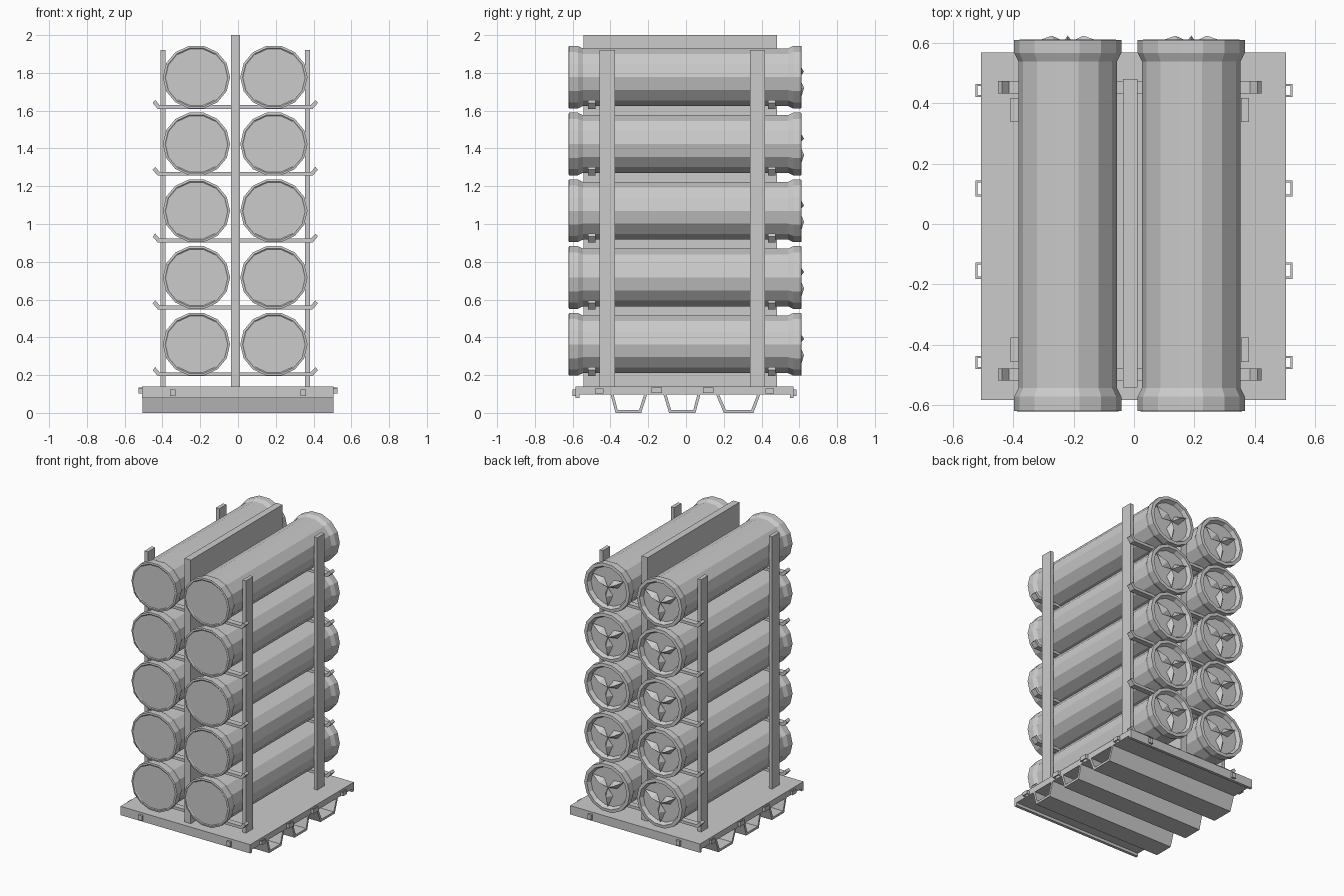
import bpy, bmesh, math
from mathutils import Vector

if "Cube" in bpy.data.objects:
    bpy.data.objects.remove(bpy.data.objects["Cube"])

def finish(bm, name):
    bmesh.ops.recalc_face_normals(bm, faces=bm.faces)
    me = bpy.data.meshes.new(name)
    bm.to_mesh(me)
    bm.free()
    return add(me, name)

def add(me, name, loc=(0, 0, 0)):
    ob = bpy.data.objects.new(name, me)
    ob.location = loc
    bpy.context.collection.objects.link(ob)
    return ob

def boxes(name, items):
    """One object from (x0, x1, y0, y1, z0, z1) boxes."""
    bm = bmesh.new()
    for x0, x1, y0, y1, z0, z1 in items:
        vs = bmesh.ops.create_cube(bm, size=1)["verts"]
        for v in vs:
            v.co = Vector(((x0 + x1) / 2 + v.co.x * (x1 - x0),
                           (y0 + y1) / 2 + v.co.y * (y1 - y0),
                           (z0 + z1) / 2 + v.co.z * (z1 - z0)))
    return finish(bm, name)

def prism(name, outline, axis, a, b):
    """Extrude a 2D outline (u, z) along x or y from a to b."""
    bm = bmesh.new()
    place = (lambda u, z, t: (t, u, z)) if axis == "x" else (lambda u, z, t: (u, t, z))
    f = bm.faces.new([bm.verts.new(place(u, z, a)) for u, z in outline])
    ext = bmesh.ops.extrude_face_region(bm, geom=[f])["geom"]
    d = Vector(place(0, 0, b - a))
    bmesh.ops.translate(bm, vec=d, verts=[g for g in ext if isinstance(g, bmesh.types.BMVert)])
    return finish(bm, name)

# Pallet deck with lips along front and back
boxes("pallet_deck", [(-.508, .505, -.585, .57, .098, .14),
                      (-.508, .505, -.585, -.565, .078, .099),
                      (-.508, .505, .55, .57, .078, .099)])

# Hollow trapezoid runners under the deck
for y0, y1, y2, y3 in [(-.40, -.373, -.237, -.205), (-.12, -.09, .05, .077), (.158, .2, .357, .394)]:
    t = .016
    prism("pallet_runner", [(y0, .1), (y1, 0), (y2, 0), (y3, .1),
                            (y3 - t, .1), (y2 - t * .7, t), (y1 + t * .7, t), (y0 + t, .1)],
          "x", -.505, .505)

# Loop brackets around the deck edges
def side_loop(s, y, w, z0, z1):
    x = .505
    xs = lambda a, b: tuple(sorted((s * a, s * b)))
    return [(*xs(x, .526), y - w, y - w + .007, z0, z1),
            (*xs(x, .526), y + w - .007, y + w, z0, z1),
            (*xs(.519, .526), y - w, y + w, z0, z1)]

loops = []
for s in (-1, 1):
    for y in (.443, -.46):
        loops += side_loop(s, y, .022, .103, .128)
    for y in (.118, -.155):
        loops += side_loop(s, y, .027, .105, .135)
for x in (-.345, .345):
    for ya, yb in ((-.6, -.58), (.565, .585)):
        loops.append((x - .014, x + .014, ya, yb, .09, .125))
boxes("deck_brackets", loops)

# Central divider and corner posts
boxes("center_divider", [(-.037, .011, -.543, .481, .14, 2.0)])
for x0, x1 in ((-.41, -.383), (.356, .382)):
    for y0, y1 in ((-.458, -.376), (.338, .418)):
        boxes("corner_post", [(x0, x1, y0, y1, .14, 1.92)])

# Support rails with upturned ends
LEVELS = [.361 + .3535 * i for i in range(5)]
for z in LEVELS:
    b = z - .166
    outline = [(-.425, b), (.395, b), (.423, b + .032), (.41, b + .047),
               (.385, b + .02), (-.415, b + .02), (-.438, b + .047), (-.452, b + .032)]
    for y0, y1 in ((-.52, -.48), (.434, .475)):
        prism("support_rail", outline, "y", y0, y1)

# Canister: lathed profile (radius, y), flat front cap, recessed back cap
SIDES, SQ = 14, .955
profile = [(.16, -.618), (.166, -.622), (.178, -.62), (.178, -.573), (.164, -.545), (.164, .54),
           (.178, .568), (.178, .61), (.155, .612), (.142, .585)]
bm = bmesh.new()
rings = []
for r, y in profile:
    rings.append([bm.verts.new((r * math.cos(k * math.tau / SIDES), y,
                                SQ * r * math.sin(k * math.tau / SIDES))) for k in range(SIDES)])
for p, q in zip(rings, rings[1:]):
    for k in range(SIDES):
        bm.faces.new((p[k], p[k - 1], q[k - 1], q[k]))
bm.faces.new(rings[0])
bm.faces.new(rings[-1])
bmesh.ops.recalc_face_normals(bm, faces=bm.faces)
tube = bpy.data.meshes.new("canister")
bm.to_mesh(tube)
bm.free()

# Three-armed cap handle: ridged blades meeting at a hub
bm = bmesh.new()
for deg in (30, 150, 270):
    c, s = math.cos(math.radians(deg)), math.sin(math.radians(deg))
    P = lambda r, w, y: bm.verts.new((r * c - w * s, y, SQ * (r * s + w * c)))
    hub, tip = P(0, 0, .6), P(.143, 0, .6)
    left, right = P(.06, .03, .586), P(.06, -.03, .586)
    ridge, base = P(.06, 0, .625), P(.06, 0, .584)
    for a, b in ((hub, left), (left, tip), (tip, right), (right, hub)):
        bm.faces.new((a, b, ridge))
        bm.faces.new((b, a, base))
bmesh.ops.recalc_face_normals(bm, faces=bm.faces)
handle = bpy.data.meshes.new("cap_handle")
bm.to_mesh(handle)
bm.free()

for z in LEVELS:
    for x in (-.22, .19):
        add(tube, "canister", (x, 0, z + .002))
        add(handle, "cap_handle", (x, 0, z + .002))
